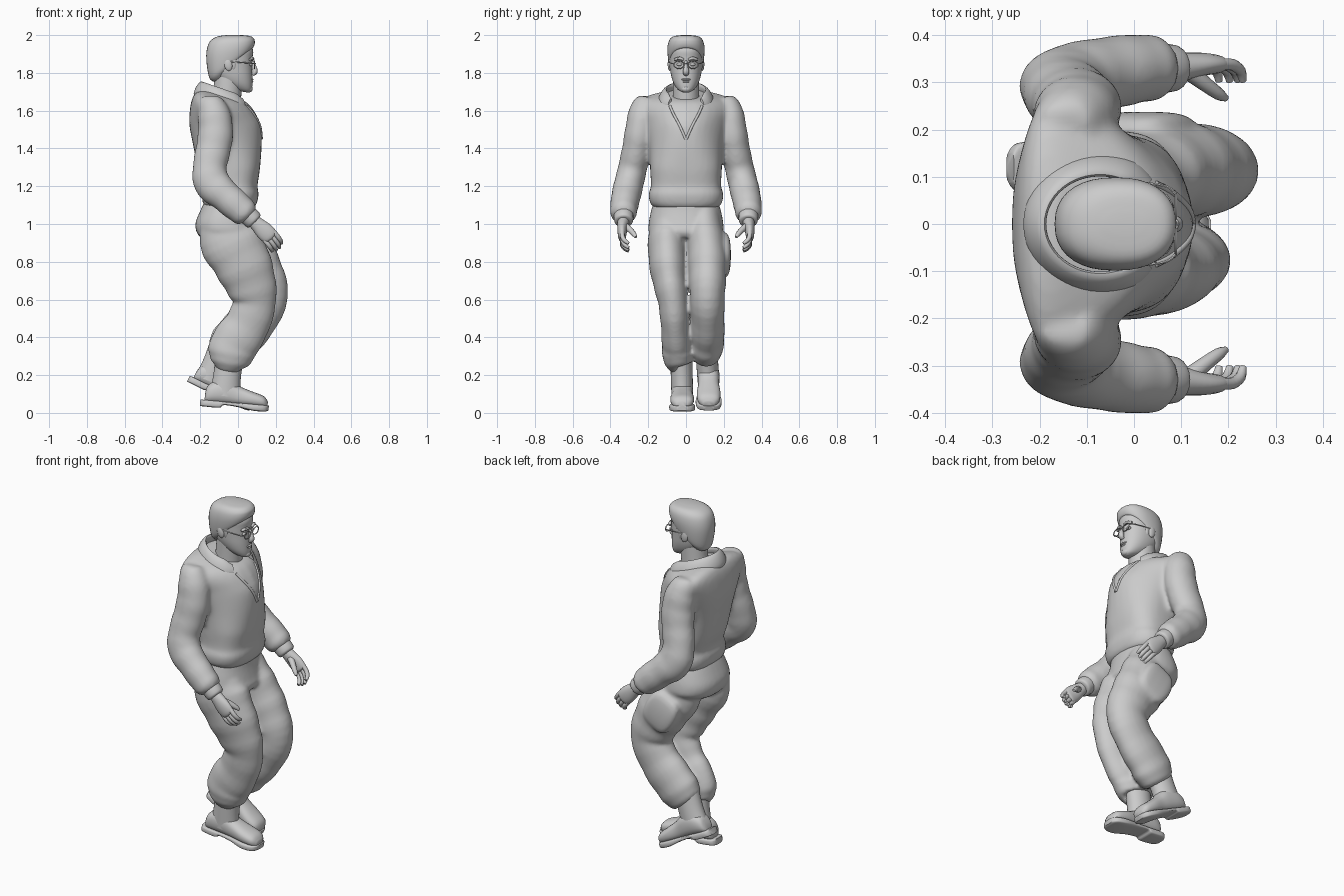
import bpy, bmesh
from math import sin, cos, pi, radians
from mathutils import Vector, Matrix
from mathutils.bvhtree import BVHTree
V = Vector


def spline(rows, k=4):
    """Catmull-Rom interpolation of rows of numbers."""
    rows = [V(r) for r in rows]
    out = []
    for i in range(len(rows) - 1):
        a, b = rows[max(i - 1, 0)], rows[i]
        c, d = rows[i + 1], rows[min(i + 2, len(rows) - 1)]
        for t in [j / k for j in range(k)]:
            out.append(0.5 * (2 * b + (c - a) * t + (2 * a - 5 * b + 4 * c - d) * t * t
                              + (3 * b - a - 3 * c + d) * t ** 3))
    return out + [rows[-1]]


def ring(c, u, v, n=28, p=2.0):
    """Superellipse ring around c with half axes u and v."""
    def f(w):
        return (1 if w >= 0 else -1) * abs(w) ** (2 / p)
    return [c + u * f(cos(2 * pi * i / n)) + v * f(sin(2 * pi * i / n)) for i in range(n)]


def loft(name, rings, matrix=None):
    bm = bmesh.new()
    vs = [[bm.verts.new(p) for p in r] for r in rings]
    n = len(rings[0])
    for a, b in zip(vs, vs[1:]):
        for i in range(n):
            bm.faces.new((a[i], a[(i + 1) % n], b[(i + 1) % n], b[i]))
    bm.faces.new(vs[0])
    bm.faces.new(vs[-1])
    bmesh.ops.recalc_face_normals(bm, faces=bm.faces)
    me = bpy.data.meshes.new(name)
    bm.to_mesh(me)
    bm.free()
    if matrix:
        me.transform(matrix)
    ob = bpy.data.objects.new(name, me)
    bpy.context.collection.objects.link(ob)
    return ob


def stack(name, rows, p=2.3):
    """Rows: x back, x front, half width, z back, z front."""
    return loft(name, [ring(V(((x0 + x1) / 2, 0, (z0 + z1) / 2)),
                            V(((x1 - x0) / 2, 0, (z1 - z0) / 2)), V((0, w, 0)), 36, p)
                       for x0, x1, w, z0, z1 in spline(rows)])


def tube(name, rows, n=28, fold=0.0, k=4):
    """Rows: x, y, z, radius in the side plane, radius across."""
    pts = spline([list(r) if len(r) == 5 else list(r) + [r[3]] for r in rows], k)
    rs = []
    for i, q in enumerate(pts):
        t = (V(pts[min(i + 1, len(pts) - 1)][:3]) - V(pts[max(i - 1, 0)][:3])).normalized()
        side = V((0, 1, 0)) if abs(t.y) < 0.9 else V((0, 0, 1))
        side = (side - t * side.dot(t)).normalized()
        f = 1 + fold * sin(i * 1.5)
        rs.append(ring(V(q[:3]), side.cross(t) * q[3] * f, side * q[4] * f, n))
    return loft(name, rs)


def along(name, rows, p, matrix):
    """Loft along x; rows: x, half width, z low, z high."""
    return loft(name, [ring(V((x, 0, (a + b) / 2)), V((0, w, 0)), V((0, 0, (b - a) / 2)), 28, p)
                       for x, w, a, b in spline(rows)], matrix)


def ball(name, loc, size, pitch=0, p=2.0):
    m = Matrix.LocRotScale(V(loc), Matrix.Rotation(radians(pitch), 3, 'Y').to_quaternion(), V(size))
    return loft(name, [ring(V((0, 0, -cos(a))), V((max(sin(a), .01) ** (2 / p), 0, 0)),
                            V((0, max(sin(a), .01) ** (2 / p), 0)), 20, p)
                       for a in [pi * i / 12 for i in range(13)]], m)


def fuse(name, obs, voxel=.011, smooth=6):
    """Merge overlapping pieces into one soft cloth skin."""
    bpy.ops.object.select_all(action='DESELECT')
    for o in obs:
        o.select_set(True)
    bpy.context.view_layer.objects.active = obs[0]
    bpy.ops.object.join()
    ob = bpy.context.object
    ob.name = name
    r = ob.modifiers.new("skin", 'REMESH')
    r.mode, r.voxel_size = 'VOXEL', voxel
    ob.modifiers.new("soften", 'SMOOTH').iterations = smooth
    for mod in ("skin", "soften"):
        bpy.ops.object.modifier_apply(modifier=mod)
    return ob


# Jacket body, chest narrowing to drawn-back shoulders
torso = stack("jacket_body", [
    (-.165, .085, .165, 1.085, 1.085), (-.186, .1, .19, 1.11, 1.11),
    (-.19, .11, .198, 1.16, 1.16), (-.18, .103, .186, 1.2, 1.2),
    (-.21, .116, .19, 1.29, 1.29), (-.238, .126, .197, 1.42, 1.42),
    (-.258, .122, .222, 1.53, 1.52), (-.254, .1, .262, 1.61, 1.575),
    (-.243, .075, .262, 1.662, 1.615), (-.22, .045, .2, 1.698, 1.645),
    (-.17, 0, .1, 1.712, 1.665)], 2.6)
for v in torso.data.vertices:
    w = min(1, max(0, (v.co.z - 1.3) / .25)) * (v.co.y / .25) ** 2
    v.co.x = -.255 + (v.co.x + .255) * (1 - .42 * w)

# Sleeves with gathered ends
sleeves = [tube("sleeve", [
    (-.165, s * .205, 1.668, .03, .03), (-.16, s * .212, 1.65, .06, .055),
    (-.132, s * .225, 1.595, .084, .077), (-.118, s * .242, 1.5, .093, .08),
    (-.13, s * .26, 1.4, .093, .078), (-.15, s * .282, 1.3, .09, .077),
    (-.137, s * .302, 1.215, .097, .078), (-.07, s * .317, 1.15, .085, .078),
    (.005, s * .329, 1.085, .08, .073), (.045, s * .33, 1.05, .07, .068),
    (.06, s * .33, 1.035, .045, .045)], fold=.015) for s in (-1, 1)]
torso = fuse("jacket", [torso] + sleeves, .011, 9)
skin = BVHTree.FromObject(torso, bpy.context.evaluated_depsgraph_get())

# Trousers: standing right leg, trailing left leg, thigh pocket
seat = stack("seat", [
    (-.165, .085, .165, 1.14, 1.14), (-.2, .09, .185, 1.07, 1.07),
    (-.226, .104, .198, 1.0, 1.0), (-.21, .115, .19, .94, .96), (-.15, .1, .11, .9, .93)])
right_leg = tube("right_leg", [
    (-.065, -.09, 1.06, .12, .085), (-.045, -.098, .93, .164, .102),
    (.02, -.097, .8, .154, .1), (.068, -.084, .68, .136, .088),
    (.087, -.067, .58, .114, .079), (.045, -.056, .46, .12, .077),
    (-.022, -.045, .36, .128, .083), (-.038, -.04, .295, .118, .083),
    (-.045, -.035, .255, .09, .068), (-.045, -.03, .25, .05, .04)], fold=.02)
left_leg = tube("left_leg", [
    (-.05, .09, 1.06, .12, .085), (-.01, .1, .94, .15, .1),
    (.06, .113, .82, .145, .105), (.117, .114, .72, .132, .1),
    (.15, .113, .62, .116, .092), (.09, .115, .5, .122, .088),
    (.0, .113, .4, .127, .09), (-.055, .107, .335, .117, .086),
    (-.085, .105, .3, .085, .065), (-.088, .105, .296, .05, .04)], fold=.02)
pocket = ball("pocket", (.02, .188, .835), (.1, .05, .115), -28, 4)
fuse("trousers", [seat, right_leg, left_leg, pocket], .01)

# Boots
for side, loc, pitch, shaft in (
        ("right", (-.2, -.02, .036), 5, ((-.07, -.02, .09), (-.045, -.025, .3))),
        ("left", (-.268, .12, .165), 26, ((-.148, .118, .17), (-.075, .107, .36)))):
    m = Matrix.Translation(loc) @ Matrix.Rotation(radians(pitch), 4, 'Y')
    along(side + "_boot_upper", [
        (.02, .025, .03, .07), (.03, .045, .02, .11), (.07, .056, .02, .14),
        (.14, .057, .02, .15), (.2, .056, .02, .122), (.27, .063, .02, .1),
        (.33, .056, .02, .082), (.355, .03, .02, .055)], 2.4, m)
    along(side + "_boot_sole", [
        (-.002, .03, 0, .035), (.02, .052, 0, .035), (.1, .056, 0, .035),
        (.125, .054, .016, .035), (.2, .058, .012, .035), (.28, .069, 0, .035),
        (.34, .058, .001, .035), (.362, .028, .008, .034)], 5, m)
    a, b = V(shaft[0]), V(shaft[1])
    tube(side + "_boot_shaft", [(*a, .082, .057), (*a.lerp(b, .5), .073, .058), (*b, .076, .058)])

for s, side in ((-1, "right"), (1, "left")):
    tube(side + "_cuff", [(.035, s * .33, 1.06, .05), (.06, s * .33, 1.04, .052),
                          (.085, s * .33, 1.015, .048), (.09, s * .33, 1.01, .03)], 20)
    # Hand: palm, four curled fingers, thumb
    tube(side + "_palm", [
        (.07, s * .33, 1.025, .032, .03), (.1, s * .333, 1.0, .038, .03),
        (.14, s * .338, .962, .047, .025), (.17, s * .338, .933, .043, .02),
        (.178, s * .336, .925, .025, .012)], 20)
    for i in range(4):
        k = (i - 1.5) * .022
        x, z, r = .163 + .69 * k, .938 + .73 * k, (.8, .95, 1, .9)[i]
        tube(side + "_finger", [
            (x, s * .338, z, .013), (x + .026 * r, s * .337, z - .03 * r, .0125),
            (x + .044 * r, s * .324, z - .056 * r, .0115),
            (x + .05 * r, s * .303, z - .072 * r, .008)], 10, k=3)
    tube(side + "_thumb", [
        (.115, s * .325, .992, .02), (.15, s * .297, .97, .016),
        (.18, s * .275, .945, .013), (.195, s * .266, .93, .007)], 10, k=3)
    # Lapel edge of the V opening, laid on the jacket
    lapel = [(s * y, z) for y, z in ((.085, 1.625), (.065, 1.58), (.033, 1.52), (.002, 1.45))]
    hits = [skin.ray_cast(V((1, y, z)), V((-1, 0, 0)))[0] or V((.04, y, z)) for y, z in lapel]
    tube(side + "_lapel_edge", [(*h, .007) for h in hits], 10)
    # Ear, sideburn, eye, brow
    ball(side + "_ear", (-.052, s * .086, 1.845), (.022, .011, .035), -10)
    ball(side + "_sideburn", (-.025, s * .08, 1.865), (.018, .01, .05))
    ball(side + "_eye", (.066, s * .034, 1.845), (.012, .016, .009))
    tube(side + "_brow", [(.064, s * .06, 1.87, .007), (.076, s * .036, 1.877, .009),
                          (.08, s * .012, 1.87, .006)], 8)
    # Spectacle rim and temple
    bpy.ops.mesh.primitive_torus_add(
        location=(.088, s * .037, 1.843), rotation=(0, pi / 2, 0), major_radius=.027,
        minor_radius=.003, major_segments=28, minor_segments=6)
    bpy.context.object.name = side + "_spectacle_rim"
    bpy.context.object.scale.x = .75
    tube(side + "_spectacle_temple", [(.088, s * .064, 1.848, .003), (.06, s * .082, 1.852, .003),
                                      (-.05, s * .092, 1.86, .003)], 6)
tube("spectacle_bridge", [(.088, -.01, 1.847, .003), (.094, 0, 1.85, .003), (.088, .01, 1.847, .003)], 6)

# Folded collar, open at the front
band = []
for i in range(41):
    a = radians(43 + 274 * i / 40)
    e = V((cos(a), sin(a), 0))
    taper = min(1, .55 + min(i, 40 - i) / 6)
    c = V((-.072 + .138 * cos(a), .125 * sin(a), 1.632 + .082 * (1 - cos(a)) / 2))
    band.append(ring(c, (e * .8 + V((0, 0, .4))) * .018 * taper,
                     (V((0, 0, 1)) - e * .5) * .04 * taper, 16))
loft("collar", band)

# Neck, head, hair and features
tube("neck", [(-.075, 0, 1.58, .09, .078), (-.06, 0, 1.66, .076, .07), (-.05, 0, 1.78, .075, .07)])
stack("head", [
    (.0, .055, .022, 1.705, 1.695), (-.045, .071, .043, 1.722, 1.705),
    (-.09, .076, .064, 1.75, 1.735), (-.125, .076, .078, 1.785, 1.78),
    (-.15, .075, .085, 1.83, 1.83), (-.155, .077, .088, 1.88, 1.88),
    (-.15, .08, .086, 1.92, 1.92), (-.12, .06, .07, 1.965, 1.965)], 2.2)
stack("hair", [
    (-.12, .05, .07, 1.75, 1.925), (-.15, .077, .088, 1.77, 1.932),
    (-.165, .086, .097, 1.84, 1.945), (-.167, .089, .098, 1.91, 1.963),
    (-.15, .085, .089, 1.965, 1.98), (-.11, .065, .066, 1.992, 1.995), (-.06, .02, .02, 2.0, 2.0)])
tube("nose", [(.072, 0, 1.862, .008, .007), (.084, 0, 1.835, .012, .01),
              (.09, 0, 1.806, .014, .017), (.078, 0, 1.79, .008, .012)], 14)
ball("upper_lip", (.072, 0, 1.765), (.011, .025, .006))
ball("lower_lip", (.071, 0, 1.753), (.01, .02, .006))
ball("chin", (.06, 0, 1.715), (.018, .026, .018))

# Smooth shading with kept edges
bpy.ops.object.select_all(action='SELECT')
bpy.ops.object.shade_smooth_by_angle(angle=radians(50))
